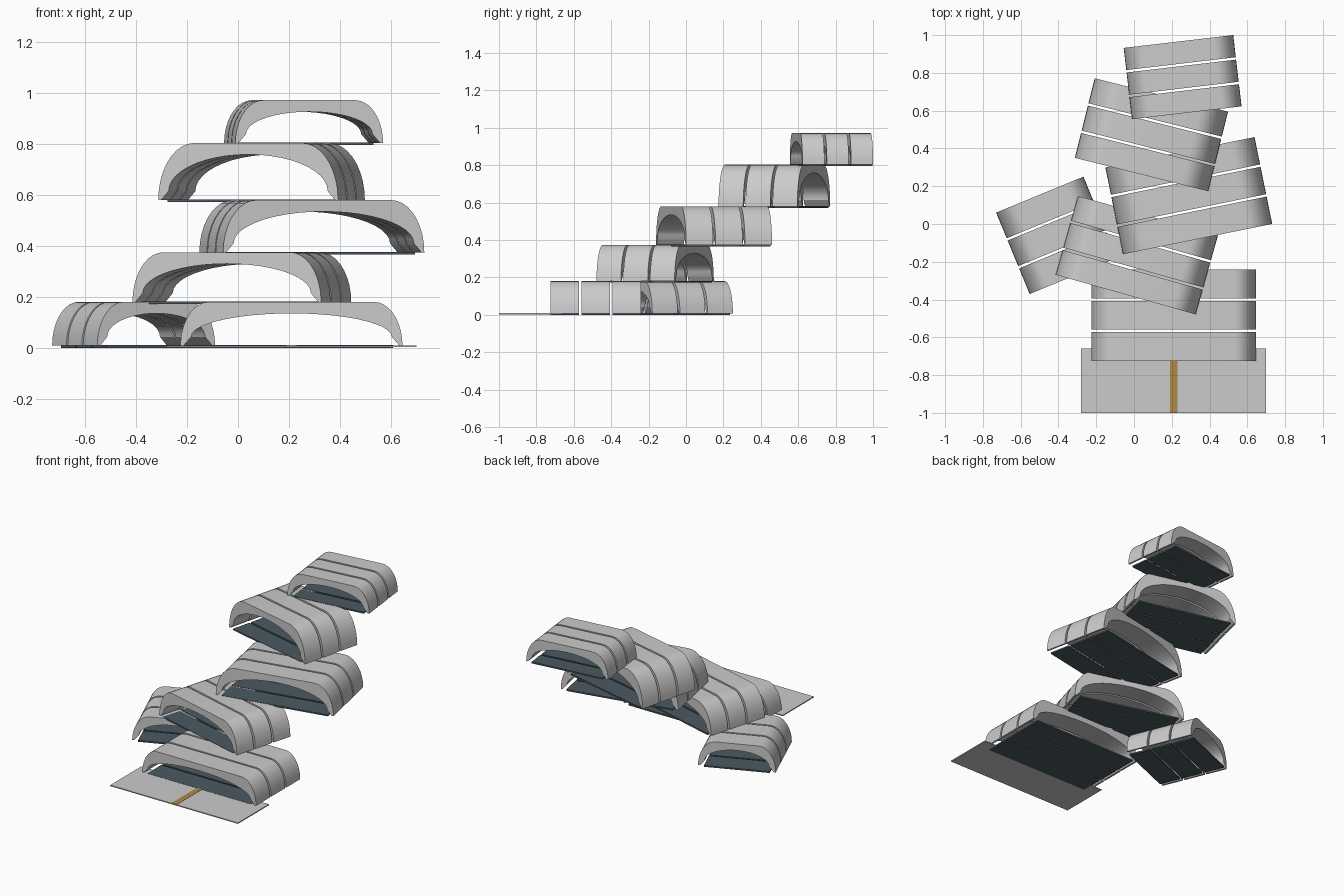
import bpy, bmesh, math
from mathutils import Matrix

if "Cube" in bpy.data.objects:
    bpy.data.objects.remove(bpy.data.objects["Cube"])

GAP = 0.013      # slit between neighbouring ribs
SHELL = 0.045    # roof thickness at the crown
SEG = 9          # facets per rounded shoulder


def material(name, rgb):
    m = bpy.data.materials.new(name)
    m.diffuse_color = (*rgb, 1)
    m.use_nodes = True
    m.node_tree.nodes["Principled BSDF"].inputs["Base Color"].default_value = m.diffuse_color
    return m


slate = material("slate floor", (0.07, 0.10, 0.12))
ochre = material("ochre strip", (0.42, 0.25, 0.06))


def extrude_profile(name, pts, y0, y1, mat=None, smooth=False):
    """Solid with an x/z outline swept from y0 to y1."""
    bm = bmesh.new()
    face = bm.faces.new([bm.verts.new((x, y0, z)) for x, z in pts])
    new = bmesh.ops.extrude_face_region(bm, geom=[face])["geom"]
    bmesh.ops.translate(bm, vec=(0, y1 - y0, 0),
                        verts=[v for v in new if isinstance(v, bmesh.types.BMVert)])
    bmesh.ops.recalc_face_normals(bm, faces=bm.faces)
    me = bpy.data.meshes.new(name)
    bm.to_mesh(me)
    bm.free()
    ob = bpy.data.objects.new(name, me)
    bpy.context.collection.objects.link(ob)
    if mat:
        me.materials.append(mat)
    if smooth:
        bpy.ops.object.select_all(action='DESELECT')
        ob.select_set(True)
        bpy.context.view_layer.objects.active = ob
        bpy.ops.object.shade_smooth_by_angle(angle=math.radians(30))
    return ob


def box(name, x0, x1, y0, y1, z0, z1, mat=None):
    return extrude_profile(name, [(x0, z0), (x1, z0), (x1, z1), (x0, z1)], y0, y1, mat)


def arch_profile(w, h):
    """Flat-topped outer curve over an elliptical inner vault with pointed feet."""
    a, rx = w / 2, 0.65 * h
    quarter = [math.pi / 2 * i / SEG for i in range(SEG + 1)]
    outer = [(a - rx + rx * math.cos(t), h * math.sin(t)) for t in quarter]
    outer += [(-x, z) for x, z in reversed(outer)]
    foot, ai = 0.035, a - 0.042
    n = 2 * SEG + 4
    inner = [(-a + 0.012, 0)]
    for i in range(n + 1):
        t = math.pi * (1 - i / n)
        inner.append((ai * math.cos(t), foot + (h - SHELL - foot) * math.sin(t)))
    inner.append((a - 0.012, 0))
    return outer + inner


def module(name, cx, cy, angle, w, d, z0, z1):
    """Three vaulted ribs, each above its own floor strip."""
    place = Matrix.Translation((cx, cy, z0)) @ Matrix.Rotation(math.radians(angle), 4, 'Z')
    rib = (d - 2 * GAP) / 3
    for i in range(3):
        y0 = -d / 2 + i * (rib + GAP)
        roof = extrude_profile(f"{name}_roof_rib_{i + 1}", arch_profile(w, z1 - z0),
                               y0, y0 + rib, smooth=True)
        floor = box(f"{name}_floor_{i + 1}", -w / 2 + 0.038, w / 2 - 0.038,
                    y0, y0 + rib, -0.008, 0.002, slate)
        roof.matrix_world = place
        floor.matrix_world = place


# Stacked, twisted vault modules: centre x, y, turn, width, depth, bottom, top
module("entrance", 0.21, -0.483, 0, 0.872, 0.485, 0.008, 0.18)
module("side", -0.41, -0.06, 22.4, 0.50, 0.466, 0.008, 0.18)
module("second", 0.015, -0.165, -15.8, 0.77, 0.434, 0.18, 0.375)
module("third", 0.29, 0.15, 11.5, 0.806, 0.469, 0.375, 0.58)
module("fourth", 0.0925, 0.4725, -14, 0.728, 0.434, 0.58, 0.804)
module("top", 0.2575, 0.7775, 6.7, 0.584, 0.38, 0.804, 0.972)

# Forecourt slab and its inlaid strip
box("forecourt_slab", -0.28, 0.70, -1.0, -0.66, 0.002, 0.009)
box("forecourt_strip", 0.19, 0.23, -1.0, -0.722, 0.004, 0.0105, ochre)
